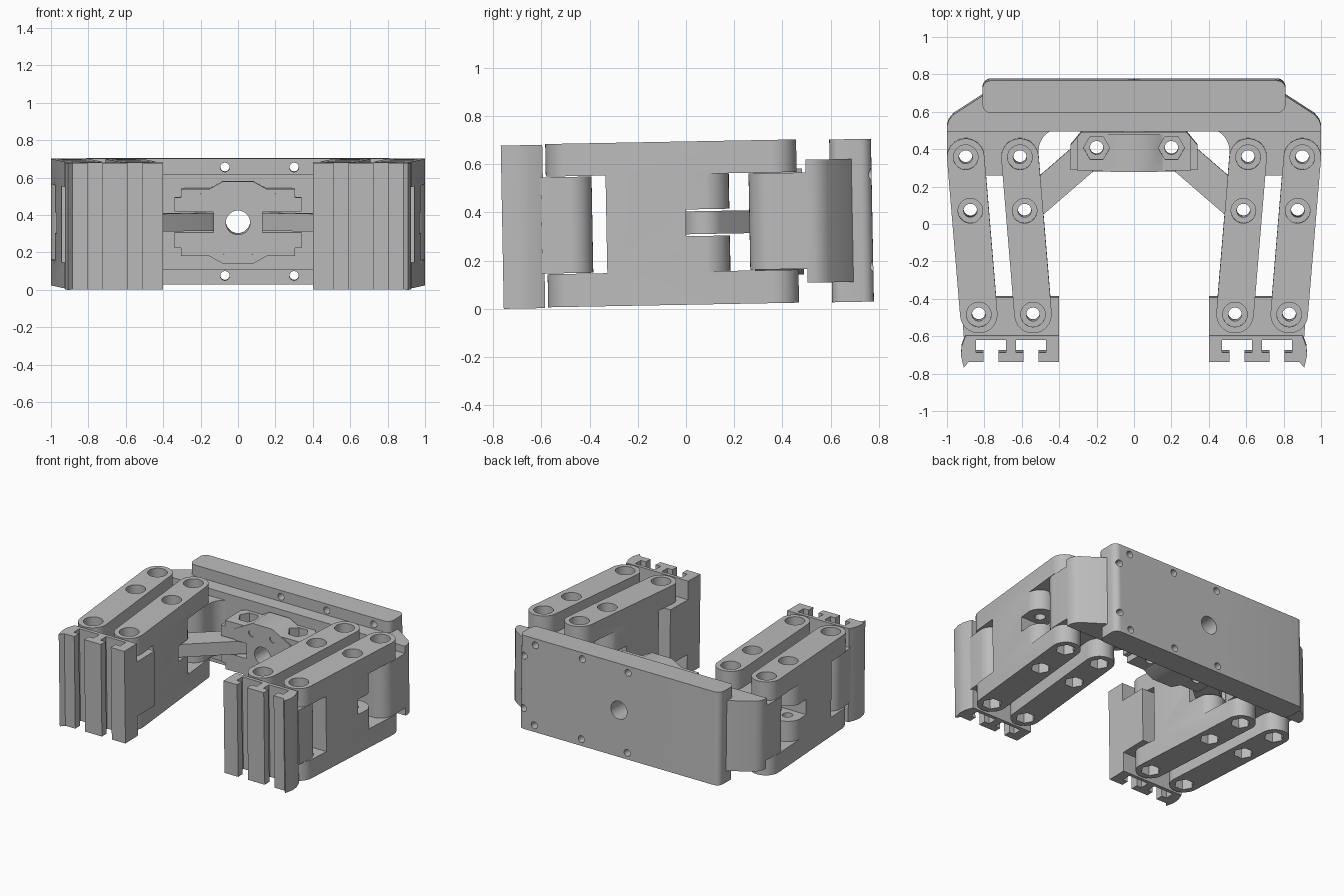
import bpy, bmesh, math
from mathutils import Matrix, Vector

if "Cube" in bpy.data.objects:
    bpy.data.objects.remove(bpy.data.objects["Cube"])

grey = bpy.data.materials.new("plain_grey")
grey.use_nodes = True
COLOUR = (0.5, 0.5, 0.5, 1)
grey.diffuse_color = COLOUR
grey.node_tree.nodes["Principled BSDF"].inputs["Base Color"].default_value = COLOUR

parts = []
H = 0.677            # overall height of the gripper
LOW, HIGH = 0.14, 0.545   # clevis slot
ARM_LOW, ARM_HIGH = 0.295, 0.39
MID = 0.34
PIN = 0.036


def arc(cx, cy, r, a0, a1, n=16):
    """Points on an arc, angles in degrees."""
    angles = [math.radians(a0 + (a1 - a0) * i / n) for i in range(n + 1)]
    return [(cx + r * math.cos(a), cy + r * math.sin(a)) for a in angles]


def disc(cx, cy, r, n=28):
    return arc(cx, cy, r, 0, 360 - 360 / n, n - 1)


def rect(x0, y0, x1, y1):
    return [(x0, y0), (x1, y0), (x1, y1), (x0, y1)]


def stadium(a, b, r):
    """Two-ended round bar outline from a to b."""
    t = math.degrees(math.atan2(b[1] - a[1], b[0] - a[0]))
    return arc(*a, r, t + 90, t + 270) + arc(*b, r, t - 90, t + 90)


def prism(name, pts, lo, hi, along="z", part=True, bevel=0):
    """Extrude an outline along z, or an x-z outline along y."""
    bm = bmesh.new()
    put = (lambda p, h: (p[0], p[1], h)) if along == "z" else (lambda p, h: (p[0], h, p[1]))
    face = bm.faces.new([bm.verts.new(put(p, lo)) for p in pts])
    new = bmesh.ops.extrude_face_region(bm, geom=[face])["geom"]
    shift = Vector(put((0, 0), hi - lo))
    bmesh.ops.translate(bm, vec=shift, verts=[v for v in new if isinstance(v, bmesh.types.BMVert)])
    if bevel:
        edges = [e for e in bm.edges if abs(e.verts[0].co.z - e.verts[1].co.z) > 0.1]
        bmesh.ops.bevel(bm, geom=edges, offset=bevel, segments=6, profile=0.5, affect="EDGES")
    bmesh.ops.recalc_face_normals(bm, faces=bm.faces)
    mesh = bpy.data.meshes.new(name)
    bm.to_mesh(mesh)
    bm.free()
    mesh.materials.append(grey)
    obj = bpy.data.objects.new(name, mesh)
    bpy.context.collection.objects.link(obj)
    if part:
        parts.append(obj)
    return obj


def cut(obj, pts, lo, hi, along="z"):
    """Subtract an extruded outline and bake the result."""
    cutter = prism("cutter", pts, lo, hi, along, part=False)
    cutter.hide_render = True
    mod = obj.modifiers.new("cut", "BOOLEAN")
    mod.operation, mod.solver, mod.object = "DIFFERENCE", "EXACT", cutter
    baked = bpy.data.meshes.new_from_object(obj.evaluated_get(bpy.context.evaluated_depsgraph_get()))
    obj.modifiers.clear()
    obj.data = baked
    bpy.data.objects.remove(cutter)


def pin_hole(obj, x, y):
    cut(obj, disc(x, y, PIN), -0.1, 1)


def centre_hole(obj):
    cut(obj, disc(0, MID, 0.065), 0, 1, "y")


# Mounting plate with screw holes
plate = prism("mounting_plate", rect(-0.81, 0.60, 0.81, 0.773), 0.002, H, bevel=0.045)
centre_hole(plate)
for x, dz in ((-0.07, 0.29), (0.30, 0.29), (0.68, 0.29), (0.77, 0.19)):
    for s in (-1, 1):
        cut(plate, disc(x, MID + s * dz, 0.025, 16), 0.5, 0.9, "y")

# Crossbar of the base
half = [(1.0, 0.50), (1.0, 0.53), (0.99, 0.56), (0.965, 0.59), (0.81, 0.69)]
base = prism("base_crossbar", half + [(-x, y) for x, y in reversed(half)], 0.085, 0.595)
centre_hole(base)

# Actuator housing in the middle
core = [(0.34, 0.205), (0.34, 0.475), (0.305, 0.475), (0.305, 0.52)]
core = [(0.305, 0.16), (0.305, 0.205)] + core
housing = prism("actuator_housing", core + [(-x, z) for x, z in reversed(core)], 0.29, 0.495, "y")
octo = [(0.08, 0.12), (0.225, 0.20), (0.225, 0.48), (0.08, 0.56)]
flange = prism("actuator_flange", octo + [(-x, z) for x, z in reversed(octo)], 0.283, 0.485, "y")
tube = prism("actuator_tube", disc(0, MID, 0.11), 0.47, 0.62, "y")
for obj in (housing, flange, tube):
    centre_hole(obj)
for s in (-1, 1):
    cut(housing, [(s * 0.36, 0.40), (s * 0.36, 0.52), (s * 0.26, 0.52)], 0, 1)
    for obj in (housing, flange):
        cut(obj, rect(s * 0.13, ARM_LOW - 0.008, s * 0.4, ARM_HIGH + 0.008), 0.2, 0.6, "y")
        pin_hole(obj, s * 0.2, 0.41)
        cut(obj, disc(s * 0.2, 0.41, 0.07, 6), 0.45, 0.7)
    for z in (-0.145, 0.145):
        cut(flange, disc(s * 0.085, MID + z, 0.026, 16), 0.2, 0.35, "y")

# Both jaws, mirrored left to right
for s, side in ((1, "left"), (-1, "right")):
    def flip(pts):
        return [(s * x, y) for x, y in pts]

    # Knuckle joining the crossbar to the links
    outline = (arc(0.61, 0.363, 0.1, 180, 270) + arc(0.90, 0.363, 0.1, 270, 360)
               + [(1.0, 0.515)] + arc(0.39, 0.395, 0.12, 90, 0))
    knuckle = prism(side + "_knuckle", flip(outline), LOW + 0.003, HIGH - 0.003)

    # Finger tip with T-slots, and its tongue
    outline = [(0.40, -0.59), (0.40, -0.733), (0.885, -0.733), (0.91, -0.762),
               (0.925, -0.70), (0.922, -0.65), (0.90, -0.59)]
    tip = prism(side + "_finger_tip", flip(outline), 0, H)
    for x in (0.55, 0.765):
        cut(tip, flip(rect(x - 0.08, -0.68, x + 0.08, -0.615)), -0.1, 1)
        cut(tip, flip(rect(x - 0.04, -0.8, x + 0.04, -0.65)), -0.1, 1)
    outline = [(0.40, -0.60), (0.91, -0.60)] + arc(0.83, -0.478, 0.09, 0, 90) + [(0.40, -0.388)]
    tongue = prism(side + "_tip_tongue", flip(outline), LOW + 0.003, HIGH - 0.003)

    # Drive arm from the housing to the inner link
    arm = prism(side + "_drive_arm", flip(stadium((0.2, 0.41), (0.585, 0.077), 0.085)), ARM_LOW, ARM_HIGH)
    pin_hole(arm, s * 0.2, 0.41)
    pin_hole(arm, s * 0.585, 0.077)

    # Parallel links with clevis ends
    for x, label in ((0.61, "inner"), (0.90, "outer")):
        back, front, mid = (x, 0.363), (x - 0.07, -0.478), (x - 0.025, 0.077)
        link = prism(f"{side}_{label}_link", flip(stadium(front, back, 0.1)), 0.003, H + 0.003)
        cut(link, flip(rect(x - 0.4, -0.8, x + 0.3, -0.33)), LOW, HIGH)
        rear = [(x + 0.3, 0.7), (x + 0.3, 0.077)] + arc(*mid, 0.104, 0, 180) + [(x - 0.3, 0.077), (x - 0.3, 0.7)]
        cut(link, flip(rear), LOW, HIGH)
        cut(link, flip(rect(x - 0.3, 0.0, x + 0.3, 0.3)), ARM_LOW - 0.008, ARM_HIGH + 0.008)
        for px, py in (back, mid, front):
            pin_hole(link, s * px, py)
            cut(link, disc(s * px, py, 0.066), H - 0.08, 1)
            cut(link, disc(s * px, py, 0.066, 6), -0.2, 0.08)
        pin_hole(knuckle, s * back[0], back[1])
        pin_hole(tongue, s * front[0], front[1])

# Slight tilt of the whole gripper, then shading
tilt = Matrix.Translation((0, 0, MID + 0.0142)) @ Matrix.Rotation(0.0185, 4, "X") @ Matrix.Translation((0, 0, -MID))
for obj in parts:
    obj.data.transform(tilt)
bpy.ops.object.select_all(action="DESELECT")
for obj in parts:
    obj.select_set(True)
bpy.context.view_layer.objects.active = parts[0]
bpy.ops.object.shade_smooth_by_angle(angle=math.radians(30))
